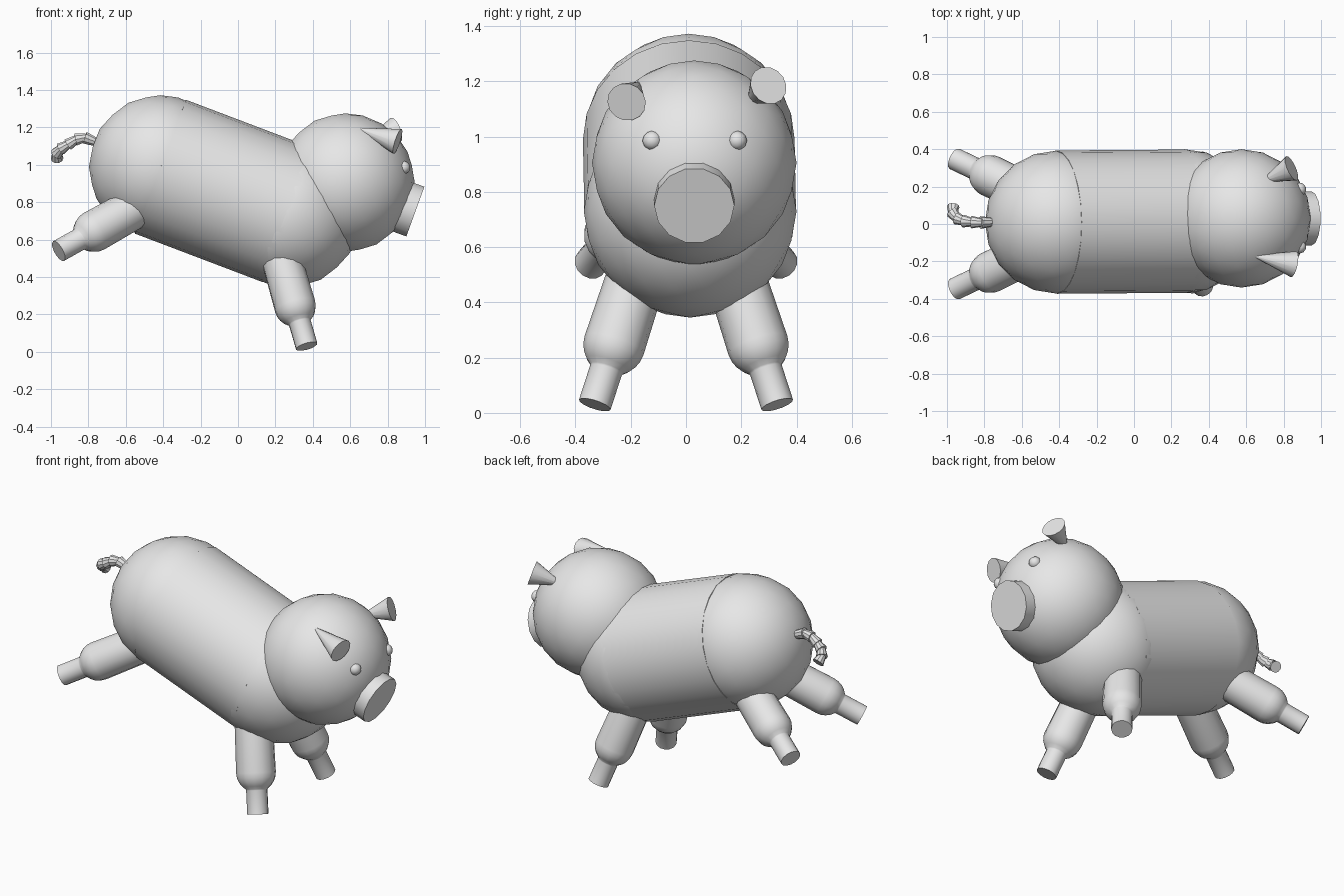
import bpy, bmesh, math
from mathutils import Vector, Matrix

if "Cube" in bpy.data.objects:
    bpy.data.objects.remove(bpy.data.objects["Cube"])

# Single plain grey material
grey = bpy.data.materials.new("plain_grey")
grey.use_nodes = True
grey.diffuse_color = (0.8, 0.8, 0.8, 1)
grey.node_tree.nodes["Principled BSDF"].inputs["Base Color"].default_value = (0.8, 0.8, 0.8, 1)


def finish(bm, name, angle=35):
    """Turn a bmesh into a named, smooth-shaded grey object."""
    bmesh.ops.recalc_face_normals(bm, faces=bm.faces)
    mesh = bpy.data.meshes.new(name)
    bm.to_mesh(mesh)
    bm.free()
    mesh.materials.append(grey)
    obj = bpy.data.objects.new(name, mesh)
    bpy.context.collection.objects.link(obj)
    bpy.ops.object.select_all(action='DESELECT')
    obj.select_set(True)
    bpy.context.view_layer.objects.active = obj
    bpy.ops.object.shade_smooth_by_angle(angle=math.radians(angle))
    return obj


def lathe(bm, origin, axis, profile, sides):
    """Revolve (distance, radius) pairs around an axis, with closed ends."""
    spin = Vector(axis).to_track_quat('Z', 'Y').to_matrix().to_4x4()
    place = Matrix.Translation(origin) @ spin
    rings = []
    for dist, radius in profile:
        angles = [math.tau * i / sides for i in range(sides)]
        rings.append([bm.verts.new(place @ Vector((radius * math.cos(a), radius * math.sin(a), dist)))
                      for a in angles])
    for low, high in zip(rings, rings[1:]):
        for i in range(sides):
            j = (i + 1) % sides
            bm.faces.new((low[i], low[j], high[j], high[i]))
    bm.faces.new(rings[0][::-1])
    bm.faces.new(rings[-1])


def turned(name, start, end, profile, sides):
    bm = bmesh.new()
    lathe(bm, Vector(start), Vector(end) - Vector(start), profile, sides)
    return finish(bm, name)


def ball(name, centre, radius, detail=3):
    bm = bmesh.new()
    bmesh.ops.create_icosphere(bm, subdivisions=detail, radius=radius,
                               matrix=Matrix.Translation(centre))
    return finish(bm, name)


# Sloping barrel body with rounded ends
rump = Vector((-0.415, 0.01, 0.99))
chest = Vector((0.27, 0.015, 0.73))
ball("rump", rump, 0.382)
ball("chest", chest, 0.385)
turned("body", rump, chest, [(0, 0.383), ((chest - rump).length, 0.383)], 24)

# Head, snout and eyes
ball("head", (0.575, 0.03, 0.905), 0.37)
turned("snout", (0.72, 0.03, 0.833), (0.948, 0.03, 0.75), [(0, 0.145), (0.243, 0.145)], 14)
for side, y in (("near", -0.122), ("far", 0.185)):
    ball("eye_" + side, (0.885, y, 0.985), 0.036, 2)

# Trumpet-shaped ears, wide end outward
ears = (("near", (0.64, -0.17, 1.195), (0.853, -0.215, 1.125)),
        ("far", (0.68, 0.225, 1.125), (0.842, 0.298, 1.185)))
for side, tip, mouth in ears:
    length = (Vector(mouth) - Vector(tip)).length
    turned("ear_" + side, tip, mouth, [(0, 0.004), (length, 0.071)], 14)

# Legs: thick upper part, rounded knee and thin foot
knee = [(0.112 * math.sin(t), 0.112 * math.cos(t)) for t in (0, 0.25, 0.5, 0.75, 0.98)]
leg_profile = [(-0.4, 0.106)] + knee + [(0.1, 0.06), (0.235, 0.06)]
legs = (("front_leg", Vector((0.305, 0.26, 0.245)), Vector((0.367, 0.33, 0.03))),
        ("hind_leg", Vector((-0.77, 0.258, 0.645)), Vector((-0.957, 0.347, 0.54))))
for name, joint, foot in legs:
    for side, sign in (("near", -1), ("far", 1)):
        flip = Vector((1, sign, 1))
        turned(name + "_" + side, joint * flip, foot * flip, leg_profile, 14)

# Curly tail of stacked flared segments
path = [Vector(p) for p in ((-0.755, 0.01, 1.12), (-0.82, 0.008, 1.145), (-0.868, 0.01, 1.135),
                            (-0.91, 0.015, 1.108), (-0.948, 0.03, 1.085),
                            (-0.97, 0.06, 1.06), (-0.967, 0.092, 1.035))]
tail = bmesh.new()
for a, b in zip(path, path[1:]):
    lathe(tail, a, b - a, [(-0.008, 0.022), ((b - a).length, 0.034)], 10)
finish(tail, "tail")
